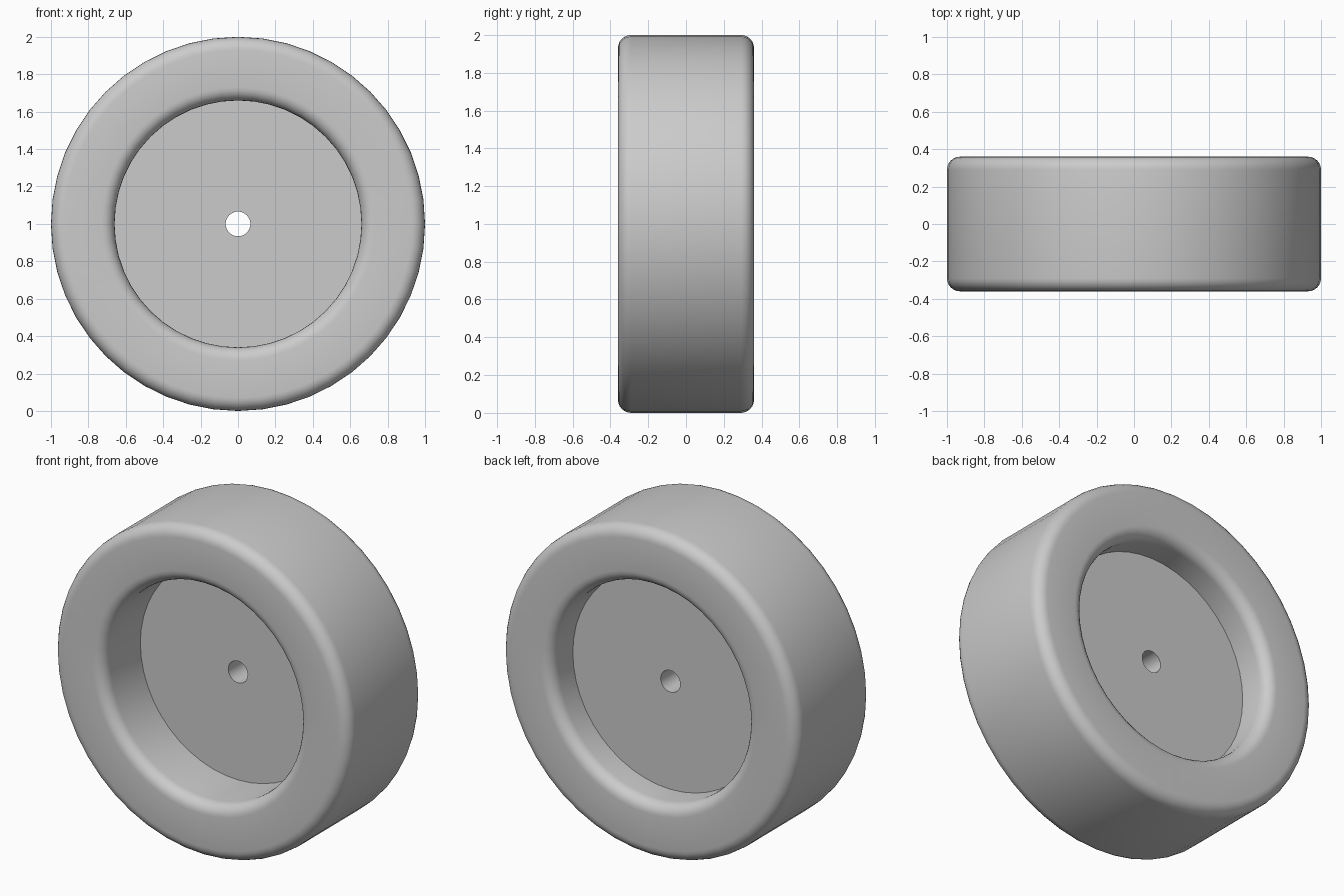
import bpy, bmesh, math
from mathutils import Vector, Matrix

default = bpy.data.objects.get("Cube")
if default:
    bpy.data.objects.remove(default)

SEGMENTS = 48
OUTER, RECESS, BORE = 1.0, 0.66, 0.066
HALF_WIDTH, FILLET = 0.36, 0.07
WEB_FRONT, WEB_BACK = 0.0, 0.15

grey = bpy.data.materials.new("wheel grey")
grey.use_nodes = True
colour = (0.6, 0.6, 0.6, 1)
grey.diffuse_color = colour
grey.node_tree.nodes["Principled BSDF"].inputs["Base Color"].default_value = colour


def fillet(radius, y, start, steps=6):
    """Quarter round in (radius, y), swept counter-clockwise from start degrees."""
    angles = [math.radians(start + 90 * i / steps) for i in range(steps + 1)]
    return [(radius + FILLET * math.cos(a), y + FILLET * math.sin(a)) for a in angles]


# Closed section: bore, front recess, rounded rim, back recess
edge = HALF_WIDTH - FILLET
section = [(BORE, WEB_BACK), (BORE, WEB_FRONT), (RECESS, WEB_FRONT)]
section += fillet(RECESS + FILLET, -edge, 180)
section += fillet(OUTER - FILLET, -edge, 270)
section += fillet(OUTER - FILLET, edge, 0)
section += fillet(RECESS + FILLET, edge, 90)
section += [(RECESS, WEB_BACK)]

# Revolve the section around the axle
bm = bmesh.new()
verts = [bm.verts.new((r, y, 0)) for r, y in section]
edges = [bm.edges.new((v, verts[(i + 1) % len(verts)])) for i, v in enumerate(verts)]
bmesh.ops.spin(bm, geom=verts + edges, cent=(0, 0, 0), axis=(0, 1, 0),
               angle=math.tau, steps=SEGMENTS, use_merge=True)
bmesh.ops.remove_doubles(bm, verts=bm.verts, dist=0.0001)
bmesh.ops.recalc_face_normals(bm, faces=bm.faces)
bmesh.ops.translate(bm, verts=bm.verts, vec=(0, 0, OUTER))

mesh = bpy.data.meshes.new("wheel")
bm.to_mesh(mesh)
bm.free()
mesh.materials.append(grey)
wheel = bpy.data.objects.new("wheel", mesh)
bpy.context.collection.objects.link(wheel)

# Smooth rounds, crisp web and bore edges
bpy.ops.object.select_all(action="DESELECT")
wheel.select_set(True)
bpy.context.view_layer.objects.active = wheel
bpy.ops.object.shade_smooth_by_angle(angle=math.radians(30))
